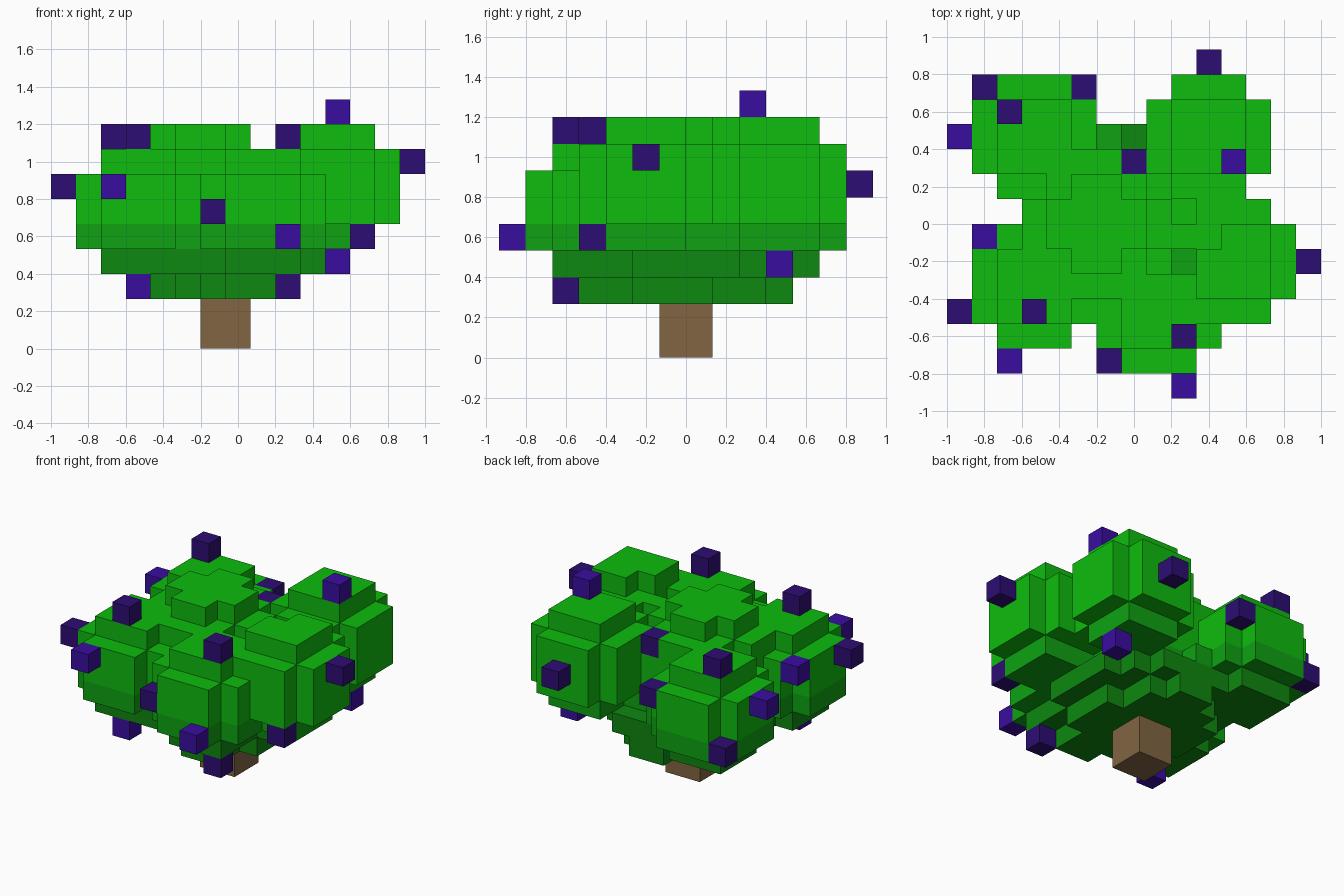
import bpy, bmesh
from mathutils import Vector

cube = bpy.data.objects.get("Cube")
if cube:
    bpy.data.objects.remove(cube, do_unlink=True)

S = 2 / 15                                   # edge of one block
ORIGIN = Vector((-1.0, -14 / 15, 0.0))       # corner of block (0, 0, 0)


def srgb(c):
    c /= 255
    return c / 12.92 if c <= 0.04045 else ((c + 0.055) / 1.055) ** 2.4


def material(name, r, g, b):
    m = bpy.data.materials.new(name)
    m.use_nodes = True
    col = (srgb(r), srgb(g), srgb(b), 1)
    m.diffuse_color = col
    bsdf = m.node_tree.nodes["Principled BSDF"]
    bsdf.inputs["Base Color"].default_value = col
    bsdf.inputs["Roughness"].default_value = 0.9
    return m


LEAF_DARK = material("dark leaf green", 14, 136, 16)
LEAF_MID = material("middle leaf green", 14, 162, 18)
LEAF_LIGHT = material("light leaf green", 14, 188, 14)
BARK = material("bark brown", 130, 101, 67)
BERRY_DARK = material("dark purple", 45, 13, 115)
BERRY_LIGHT = material("bright purple", 58, 13, 160)

# Six face directions with counter-clockwise corners
FACES = {
    (1, 0, 0): ((1, 0, 0), (1, 1, 0), (1, 1, 1), (1, 0, 1)),
    (-1, 0, 0): ((0, 0, 0), (0, 0, 1), (0, 1, 1), (0, 1, 0)),
    (0, 1, 0): ((0, 1, 0), (0, 1, 1), (1, 1, 1), (1, 1, 0)),
    (0, -1, 0): ((0, 0, 0), (1, 0, 0), (1, 0, 1), (0, 0, 1)),
    (0, 0, 1): ((0, 0, 1), (1, 0, 1), (1, 1, 1), (0, 1, 1)),
    (0, 0, -1): ((0, 0, 0), (0, 1, 0), (1, 1, 0), (1, 0, 0)),
}


def build_blocks(name, cells, mats, pick=lambda c: 0):
    """Outer skin of a set of blocks; pick gives the material of a block."""
    bm = bmesh.new()
    verts = {}
    for c in sorted(cells):
        for d, corners in FACES.items():
            if tuple(a + b for a, b in zip(c, d)) in cells:
                continue
            loop = []
            for o in corners:
                key = tuple(a + b for a, b in zip(c, o))
                if key not in verts:
                    verts[key] = bm.verts.new(ORIGIN + Vector(key) * S)
                loop.append(verts[key])
            bm.faces.new(loop).material_index = pick(c)
    bmesh.ops.dissolve_limit(bm, angle_limit=0.01, verts=bm.verts[:],
                             edges=bm.edges[:], delimit={'MATERIAL'})
    me = bpy.data.meshes.new(name)
    bm.to_mesh(me)
    bm.free()
    for m in mats:
        me.materials.append(m)
    ob = bpy.data.objects.new(name, me)
    bpy.context.collection.objects.link(ob)
    return ob


def ball(cx, cy, cz, r2):
    """Blocks whose index lies within a squared radius of a centre."""
    return {(i, j, k) for i in range(15) for j in range(14) for k in range(2, 10)
            if (i - cx) ** 2 + (j - cy) ** 2 + (k - cz) ** 2 <= r2}


def disc(k, r2):
    """A round layer of blocks around the trunk axis."""
    return {(i, j, k) for i in range(15) for j in range(14)
            if (i - 6.5) ** 2 + (j - 6.5) ** 2 < r2}


# Foliage: middle ball, five outer lobes and a tapering underside
foliage = ball(5.5, 6.5, 5.5, 9)
for centre in ((8, 3, 5), (3, 4, 5), (3, 10, 5), (10, 10, 6), (11, 5, 6)):
    foliage |= ball(*centre, 6.25)
foliage |= disc(3, 16.5) | disc(4, 12.3) | disc(5, 8) | {(6, 10, 4)}
under_rows = {3: (7, 8), 4: (6, 8), 5: (5, 9), 6: (4, 9),
              7: (4, 9), 8: (4, 8), 9: (5, 8), 10: (6, 7)}
for j, (a, b) in under_rows.items():
    foliage |= {(i, j, 2) for i in range(a, b + 1)}

# Small gaps in the top
foliage -= {(9, 5, k) for k in range(5, 9)} | {(10, 6, 8)}

# Leaves get lighter with height
build_blocks("foliage", foliage, [LEAF_DARK, LEAF_MID, LEAF_LIGHT],
             lambda c: 0 if c[2] < 4 else 1 if c[2] == 4 else 2)

# Trunk
build_blocks("trunk", {(i, j, k) for i in (6, 7) for j in (6, 7) for k in (0, 1)},
             [BARK])

# Berries: single blocks stuck to the foliage
dark = [(10, 13, 6), (1, 12, 4), (5, 12, 6), (2, 11, 8), (7, 9, 7), (14, 5, 7),
        (0, 3, 6), (3, 3, 8), (9, 2, 8), (6, 1, 5), (12, 3, 4), (9, 2, 2)]
light = [(0, 10, 6), (11, 9, 9), (1, 6, 6), (2, 1, 6), (9, 0, 4), (11, 10, 3),
         (3, 3, 2)]
for label, cells, mat in (("dark_berry", dark, BERRY_DARK),
                          ("bright_berry", light, BERRY_LIGHT)):
    for n, c in enumerate(cells, 1):
        build_blocks(f"{label}_{n}", {c}, [mat])
